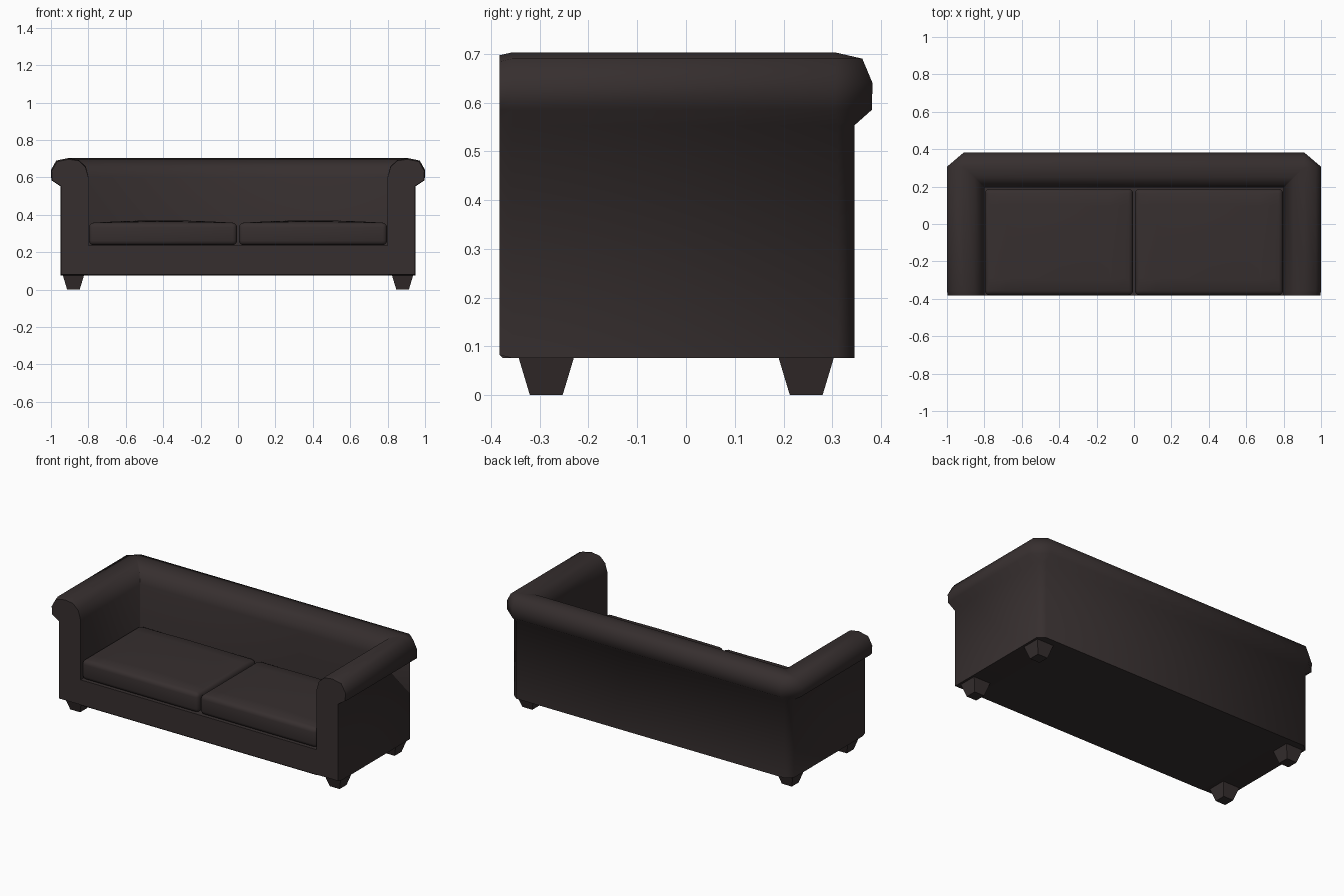
import bpy, bmesh, math

if "Cube" in bpy.data.objects:
    bpy.data.objects.remove(bpy.data.objects["Cube"])

leather = bpy.data.materials.new("dark brown leather")
leather.diffuse_color = (0.037, 0.028, 0.028, 1)
leather.use_nodes = True
leather.node_tree.nodes["Principled BSDF"].inputs["Base Color"].default_value = leather.diffuse_color


def finish(name, bm, angle):
    bmesh.ops.recalc_face_normals(bm, faces=bm.faces)
    me = bpy.data.meshes.new(name)
    bm.to_mesh(me)
    bm.free()
    ob = bpy.data.objects.new(name, me)
    bpy.context.collection.objects.link(ob)
    me.materials.append(leather)
    bpy.ops.object.select_all(action='DESELECT')
    ob.select_set(True)
    bpy.context.view_layer.objects.active = ob
    bpy.ops.object.shade_smooth_by_angle(angle=math.radians(angle))
    return ob


def box(x0, x1, y0, y1, z0, z1):
    bm = bmesh.new()
    bmesh.ops.create_cube(bm, size=1)
    for v in bm.verts:
        v.co.x = x1 if v.co.x > 0 else x0
        v.co.y = y1 if v.co.y > 0 else y0
        v.co.z = z1 if v.co.z > 0 else z0
    return bm


# Arms and back: one rolled profile (offset from outer wall, height) swept in a U
profile = [(0, 0.076), (0, 0.553), (0.048, 0.585), (0.05, 0.64), (0.022, 0.69),
           (-0.04, 0.703), (-0.095, 0.695), (-0.135, 0.66), (-0.15, 0.60), (-0.15, 0.076)]
FRONT, SIDE, REAR = -0.382, 0.95, 0.345


def half_stations(d, z):
    x = SIDE + d
    y = REAR + d * (0.75 if d > 0 else 1)
    c = max(0.002, 0.04 + d)
    # the front rim is drawn in slightly to soften the edge
    xi = x - 0.004 if d > -0.1 else x
    zi = z + (0.006 if z < 0.1 else -0.006 if z > 0.6 else 0)
    return [(xi, FRONT, zi), (x, FRONT + 0.026, z), (x, y - c * 0.85, z), (x - c, y, z)]


bm = bmesh.new()
columns = []
for d, z in profile:
    half = half_stations(d, z)
    full = half + [(-x, y, h) for x, y, h in reversed(half)]
    columns.append([bm.verts.new(p) for p in full])
n = len(columns)
for i in range(n):
    a, b = columns[i], columns[(i + 1) % n]
    for j in range(len(a) - 1):
        bm.faces.new((a[j], a[j + 1], b[j + 1], b[j]))
for end in (0, -1):
    bm.faces.new([c[end] for c in columns])
finish("arms_and_back", bm, 56)

# Seat base between the arms
bm = box(-0.801, 0.801, FRONT, 0.2, 0.076, 0.235)
low = [e for e in bm.edges if all(v.co.y < -0.3 and v.co.z < 0.1 for v in e.verts)]
bmesh.ops.bevel(bm, geom=low, offset=0.006, segments=1, affect='EDGES')
finish("seat_base", bm, 30)

# Two crowned seat cushions with rounded edges
for side, name in ((-1, "left_cushion"), (1, "right_cushion")):
    x0, x1 = sorted((side * 0.005, side * 0.797))
    y0, y1 = -0.381, 0.188
    bm = box(x0, x1, y0, y1, 0.238, 0.357)
    bmesh.ops.bevel(bm, geom=bm.edges[:], offset=0.024, segments=3,
                    profile=0.5, affect='EDGES')
    top = [f for f in bm.faces if f.normal.z > 0.99 and f.calc_area() > 0.1]
    edges = list({e for f in top for e in f.edges})
    bmesh.ops.subdivide_edges(bm, edges=edges, cuts=7, use_grid_fill=True)
    for v in bm.verts:
        if v.co.z > 0.35:
            u = (v.co.x - x0) / (x1 - x0)
            w = (v.co.y - y0) / (y1 - y0)
            v.co.z += 0.014 * math.sin(math.pi * u) * (0.4 + 0.6 * math.sin(math.pi * w))
    finish(name, bm, 50)

# Four tapered square feet
for sx in (-1, 1):
    for cy, row in ((-0.2865, "front"), (0.2465, "back")):
        bm = bmesh.new()
        bmesh.ops.create_cube(bm, size=1)
        for v in bm.verts:
            r = 0.057 if v.co.z > 0 else 0.0335
            v.co = (sx * 0.88 + math.copysign(r, v.co.x),
                    cy + math.copysign(r, v.co.y), 0.078 if v.co.z > 0 else 0)
        finish(row + ("_left_foot" if sx < 0 else "_right_foot"), bm, 20)
